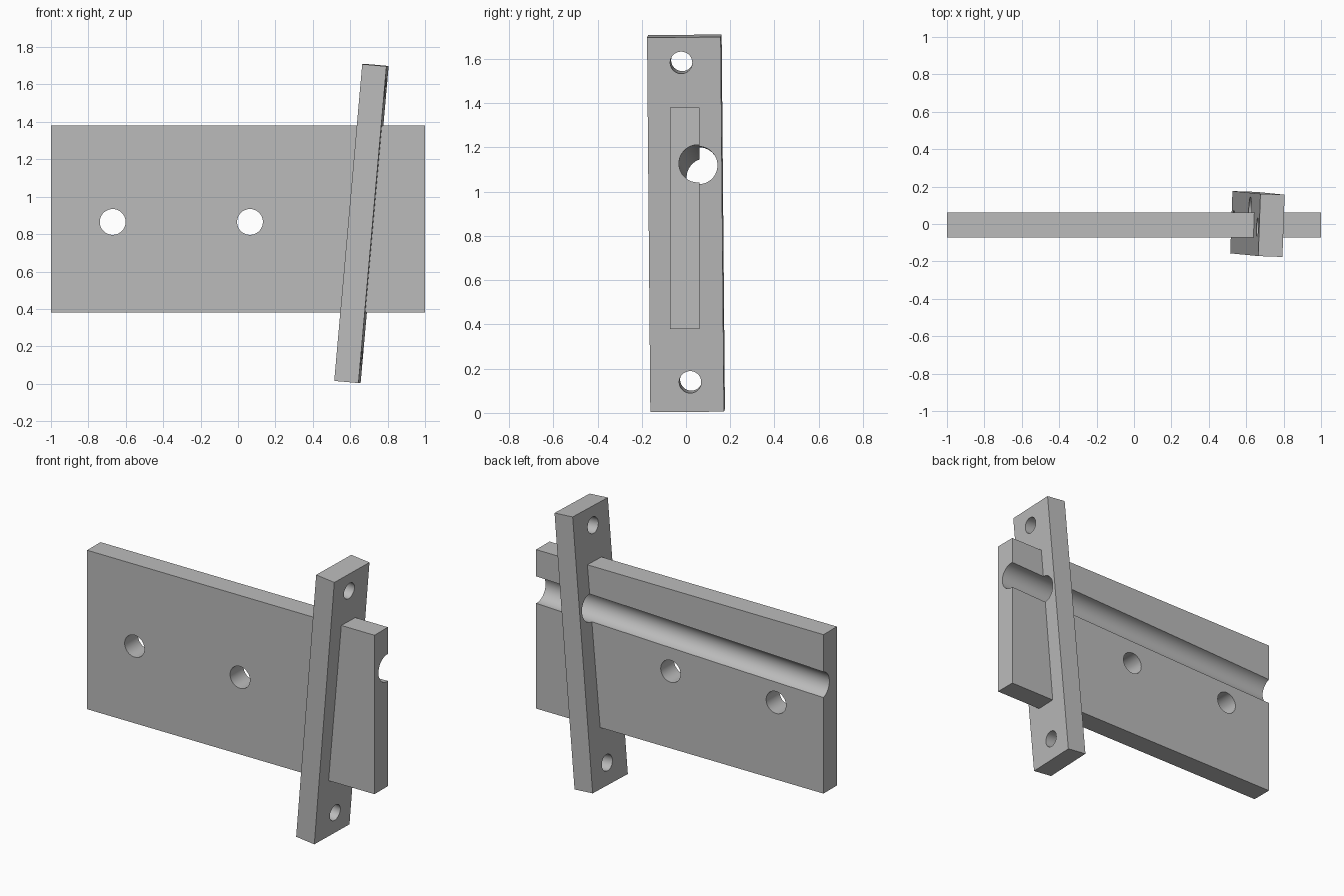
import bpy
from math import radians
from mathutils import Matrix, Vector

cube = bpy.data.objects.get("Cube")
if cube:
    bpy.data.objects.remove(cube, do_unlink=True)

grey = bpy.data.materials.new("plain grey")
grey.use_nodes = True
colour = (0.5, 0.5, 0.5, 1)
grey.diffuse_color = colour
grey.node_tree.nodes["Principled BSDF"].inputs["Base Color"].default_value = colour


def block(name, size, matrix):
    """A box of the given size, placed by a matrix."""
    bpy.ops.mesh.primitive_cube_add(size=1)
    ob = bpy.context.object
    ob.name = name
    ob.data.transform(matrix @ Matrix.Diagonal((*size, 1)))
    ob.data.materials.append(grey)
    return ob


def drill(ob, start, end, radius):
    """Cut a round hole along the line from start to end."""
    start, end = Vector(start), Vector(end)
    axis = end - start
    bpy.ops.mesh.primitive_cylinder_add(vertices=64, radius=radius, depth=axis.length)
    cutter = bpy.context.object
    cutter.hide_render = True
    turn = axis.to_track_quat('Z', 'Y').to_matrix().to_4x4()
    cutter.data.transform(Matrix.Translation((start + end) / 2) @ turn)
    cutter.data.materials.append(grey)
    mod = ob.modifiers.new("hole", 'BOOLEAN')
    mod.operation = 'DIFFERENCE'
    mod.solver = 'EXACT'
    mod.object = cutter
    bpy.context.view_layer.objects.active = ob
    bpy.ops.object.modifier_apply(modifier=mod.name)
    bpy.data.objects.remove(cutter, do_unlink=True)


# Long flat plate with two cross holes
plate = block("plate", (2, 0.133, 1), Matrix.Translation((0, -0.005, 0.88)))
for x in (-0.67, 0.064):
    drill(plate, (x, -0.3, 0.865), (x, 0.3, 0.865), 0.069)

# Slightly tilted upright bar with a screw hole near each end
tilt = (Matrix.Translation((0.66, 0, 0.857))
        @ Matrix.Rotation(radians(5.05), 4, 'Y')
        @ Matrix.Rotation(radians(0.5), 4, 'X')
        @ Matrix.Rotation(radians(-2), 4, 'Z'))
bar = block("upright_bar", (0.13, 0.333, 1.7), tilt)
for y, z in ((-0.013, 0.735), (0.015, -0.715)):
    drill(bar, tilt @ Vector((-0.3, y, z)), tilt @ Vector((0.3, y, z)), 0.05)

# Long rod channel through both parts, sloping a little
start, end = Vector((-1, 0.088, 1.065)), Vector((1, 0.053, 1.127))
extra = (end - start) * 0.1
for ob in (plate, bar):
    drill(ob, start - extra, end + extra, 0.085)

# Smooth hole walls, sharp edges
for ob in (plate, bar):
    bpy.ops.object.select_all(action='DESELECT')
    ob.select_set(True)
    bpy.context.view_layer.objects.active = ob
    bpy.ops.object.shade_smooth_by_angle(angle=radians(30))
